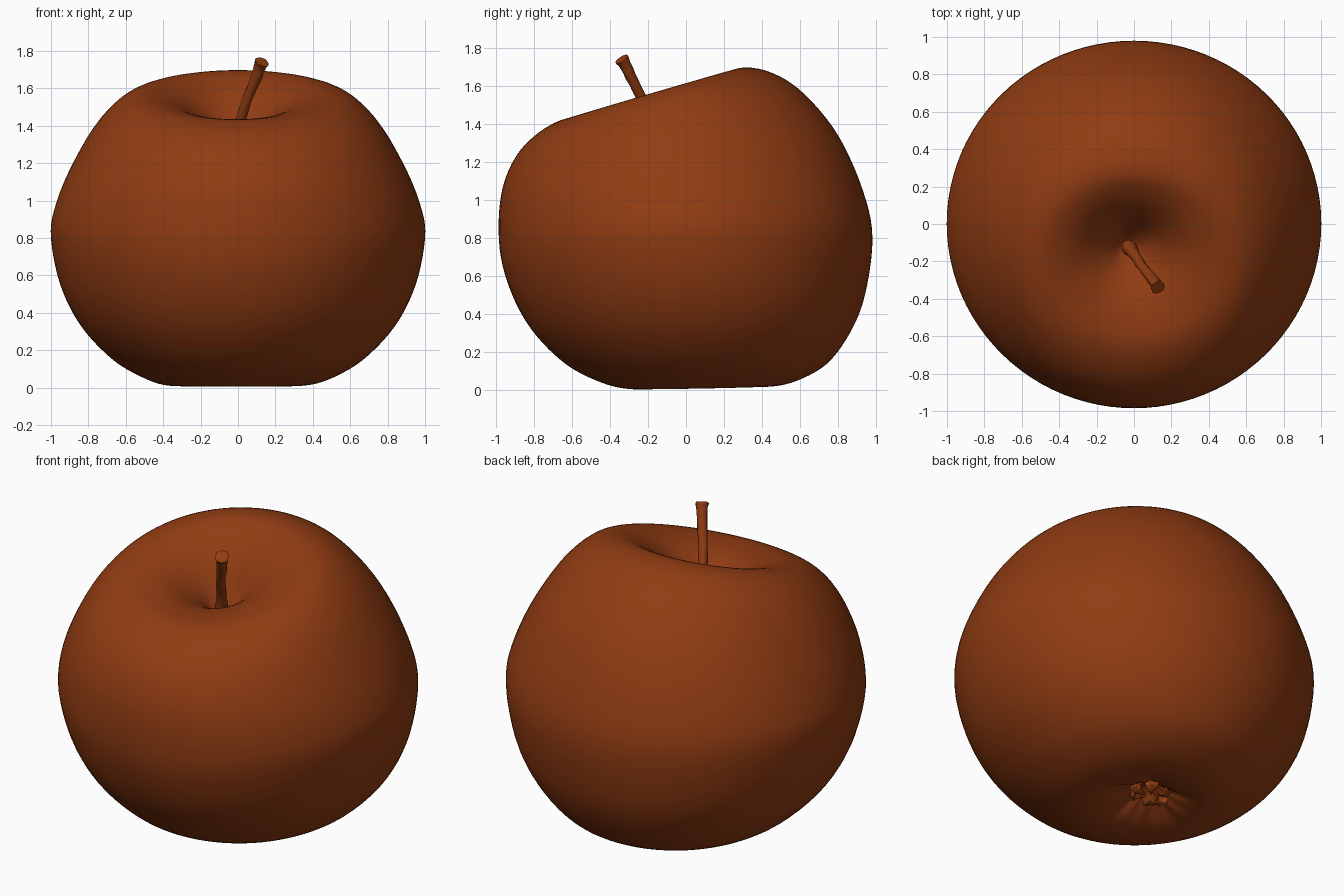
import bpy, bmesh, math, random
from mathutils import Vector

if "Cube" in bpy.data.objects:
    bpy.data.objects.remove(bpy.data.objects["Cube"])

random.seed(4)
skin = bpy.data.materials.new("russet_brown")
skin.diffuse_color = (0.28, 0.045, 0.006, 1)
skin.use_nodes = True
skin.node_tree.nodes["Principled BSDF"].inputs["Base Color"].default_value = skin.diffuse_color


def finish(name, bm, angle=180):
    bmesh.ops.recalc_face_normals(bm, faces=bm.faces)
    me = bpy.data.meshes.new(name)
    bm.to_mesh(me)
    bm.free()
    me.materials.append(skin)
    ob = bpy.data.objects.new(name, me)
    bpy.context.collection.objects.link(ob)
    bpy.ops.object.select_all(action='DESELECT')
    ob.select_set(True)
    bpy.context.view_layer.objects.active = ob
    bpy.ops.object.shade_smooth_by_angle(angle=math.radians(angle))
    return ob


def smooth_path(pts, steps):
    """Catmull-Rom through tuples of any length."""
    out = []
    for i in range(len(pts) - 1):
        a, b, c, d = (pts[max(0, min(len(pts) - 1, i + k))] for k in (-1, 0, 1, 2))
        for s in range(steps):
            t = s / steps
            out.append([0.5 * (2 * q + (r - p) * t + (2 * p - 5 * q + 4 * r - e) * t * t
                               + (3 * q - p - 3 * r + e) * t ** 3)
                        for p, q, r, e in zip(a, b, c, d)])
    out.append(list(pts[-1]))
    return out


def skin_rings(bm, rings):
    """Quads between closed rings of points, with a fan on each end."""
    rows = [[bm.verts.new(p) for p in ring] for ring in rings]
    n = len(rows[0])
    for a, b in zip(rows, rows[1:]):
        for j in range(n):
            k = (j + 1) % n
            bm.faces.new((a[j], a[k], b[k], b[j]))
    for row in (rows[0], rows[-1]):
        mid = bm.verts.new(sum((v.co for v in row), Vector()) / n)
        for j in range(n):
            bm.faces.new((row[j], row[(j + 1) % n], mid))


# Fruit body: front y, front z, back y, back z, side x, side z, stem hollow to calyx hollow
profile = [
    (-.14, 1.27, -.12, 1.27, .01, 1.27), (-.19, 1.31, -.08, 1.29, .05, 1.29),
    (-.28, 1.37, -.02, 1.37, .13, 1.38), (-.40, 1.42, .05, 1.50, .24, 1.47),
    (-.52, 1.435, .15, 1.62, .36, 1.535), (-.66, 1.42, .28, 1.695, .50, 1.56),
    (-.80, 1.335, .45, 1.67, .63, 1.52), (-.90, 1.22, .62, 1.56, .77, 1.38),
    (-.965, 1.06, .80, 1.34, .90, 1.16), (-.985, .86, .93, 1.05, .98, .96),
    (-.965, .66, .98, .80, 1.0, .80), (-.89, .45, .94, .50, .95, .55),
    (-.78, .28, .86, .30, .84, .33), (-.62, .13, .74, .14, .67, .15),
    (-.44, .04, .58, .05, .50, .05), (-.30, .008, .44, .02, .37, .012),
    (-.18, .015, .34, .03, .26, .02), (-.06, .06, .24, .06, .15, .06),
    (.04, .11, .16, .11, .06, .11), (.09, .13, .11, .13, .01, .13)]
rows = smooth_path(profile, 5)
rings = []
for i, (yf, zf, yb, zb, xs, zs) in enumerate(rows):
    u = i / (len(rows) - 1)
    hollow = max(0, 1 - abs(u - .89) / .08)          # puckers round the calyx
    off = -.03 * max(0, 1 - xs / .5)                 # hollows sit slightly left
    ring = []
    for j in range(96):
        a = 2 * math.pi * j / 96
        s = math.sin(a)
        z = zs + (zb - zf) / 2 * s + ((zb + zf) / 2 - zs) * s * s
        z += hollow * (.010 * math.cos(5 * a + .6) + .004 * math.cos(13 * a))
        ring.append((off + xs * math.cos(a), (yf + yb) / 2 + (yb - yf) / 2 * s, max(0, z)))
    rings.append(ring)
bm = bmesh.new()
skin_rings(bm, rings)
finish("fruit_body", bm)

# Stem: knobbly leaning tube with a flared cut end (x, y, z, radius)
stem = smooth_path([(-.03, -.12, 1.25, .045), (.005, -.165, 1.40, .029),
                    (.045, -.23, 1.53, .027), (.095, -.29, 1.65, .029),
                    (.115, -.318, 1.71, .031), (.128, -.338, 1.742, .039)], 3)
rings = []
for i, (x, y, z, r) in enumerate(stem):
    p = Vector((x, y, z))
    q = Vector(stem[min(i + 1, len(stem) - 1)][:3]) - Vector(stem[max(i - 1, 0)][:3])
    side = q.cross(Vector((0, 1, 0))).normalized()
    up = side.cross(q).normalized()
    ring = []
    for j in range(14):
        a = 2 * math.pi * j / 14
        rr = r * random.uniform(.92, 1.06)
        ring.append(p + (side * math.cos(a) + up * math.sin(a)) * rr)
    rings.append(ring)
bm = bmesh.new()
skin_rings(bm, rings)
finish("stem", bm, 50)

# Calyx: dried curled sepals in the lower hollow
bm = bmesh.new()
centre = Vector((-.03, .10, 0))
for k in range(6):
    a = 2 * math.pi * k / 6 + random.uniform(-.2, .2)
    d = Vector((math.cos(a), math.sin(a), 0))
    t = Vector((-d.y, d.x, 0))
    rows = []
    for r, z, w in ((.03, .13, .03), (.08, .095, .045), (.10, .06, .035),
                    (.075, .04, .022), (.04, .045, .006)):
        c = centre + d * r * random.uniform(.85, 1.2) + Vector((0, 0, z + random.uniform(-.008, .008)))
        rows.append([bm.verts.new(c + t * w * e + d * .012 * abs(e)) for e in (-1, 0, 1)])
    for p, q in zip(rows, rows[1:]):
        for j in range(2):
            bm.faces.new((p[j], p[j + 1], q[j + 1], q[j]))
calyx = finish("calyx", bm, 60)
thick = calyx.modifiers.new("thickness", 'SOLIDIFY')
thick.thickness = .01
thick.offset = 0
